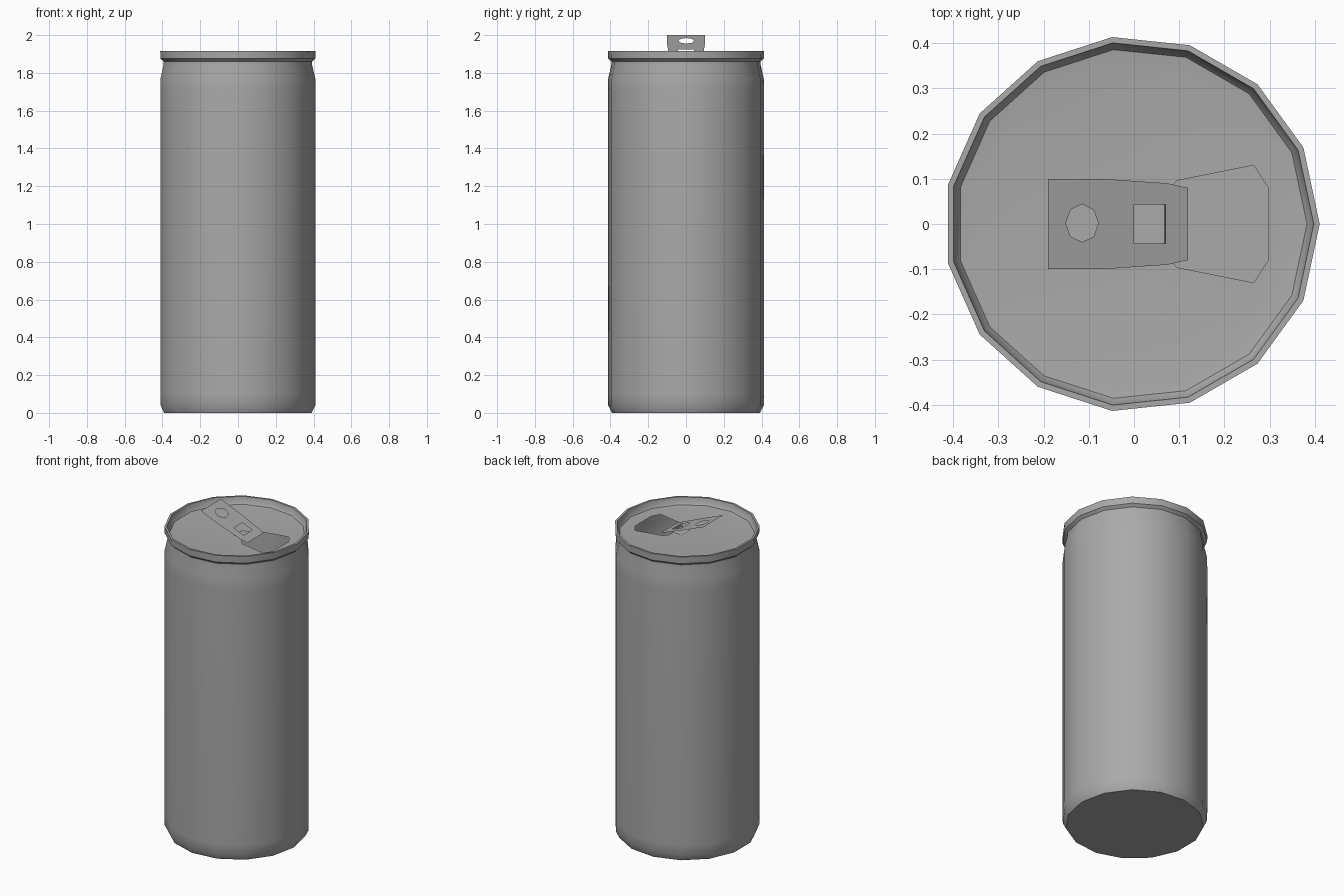
import bpy, bmesh
from math import cos, sin, radians, tau

cube = bpy.data.objects.get("Cube")
if cube:
    bpy.data.objects.remove(cube, do_unlink=True)

SIDES = 15
CENTRE_X = -0.005
LID_Z = 1.87

metal = bpy.data.materials.new("grey_metal")
metal.use_nodes = True
grey = (0.4, 0.4, 0.4, 1)
metal.diffuse_color = grey
metal.node_tree.nodes["Principled BSDF"].inputs["Base Color"].default_value = grey


def finish(bm, name):
    mesh = bpy.data.meshes.new(name)
    bm.to_mesh(mesh)
    bm.free()
    mesh.materials.append(metal)
    obj = bpy.data.objects.new(name, mesh)
    bpy.context.collection.objects.link(obj)
    bpy.ops.object.select_all(action="DESELECT")
    obj.select_set(True)
    bpy.context.view_layer.objects.active = obj
    bpy.ops.object.shade_smooth_by_angle(angle=radians(40))
    return obj


def lathe(bm, profile):
    """Revolve (radius, height) points; return the rings of vertices."""
    rings = [[bm.verts.new((CENTRE_X + r * cos(tau * i / SIDES), r * sin(tau * i / SIDES), z))
              for i in range(SIDES)] for r, z in profile]
    for low, high in zip(rings, rings[1:]):
        for i in range(SIDES):
            j = (i + 1) % SIDES
            bm.faces.new((low[i], low[j], high[j], high[i]))
    return rings


def loop_edges(bm, verts):
    edges = []
    for a, b in zip(verts, verts[1:] + verts[:1]):
        edges.append(bm.edges.get((a, b)) or bm.edges.new((a, b)))
    return edges


def outline(bm, points, z=0):
    return loop_edges(bm, [bm.verts.new((x, y, z)) for x, y in points])


def mirrored(half):
    """Close a half outline across the x axis."""
    return half + [(x, -y) for x, y in reversed(half)]


def fill(bm, edges):
    """Fill an outline, leaving the inner loops open."""
    made = bmesh.ops.triangle_fill(bm, edges=edges, use_beauty=True, normal=(0, 0, 1))
    for f in made["geom"]:
        if isinstance(f, bmesh.types.BMFace):
            f.normal_update()
            if f.normal.z < 0:
                f.normal_flip()


# Body: wall with rounded base and pinched neck, closed underneath
bm = bmesh.new()
rings = lathe(bm, [(0.394, 0), (0.414, 0.04), (0.415, 0.1), (0.415, 1.7),
                   (0.414, 1.77), (0.397, 1.845), (0.397, 1.86), (0.414, 1.875)])
bm.faces.new(rings[0][::-1])
finish(bm, "can_body")

# Lid: raised rim, sunken panel and open mouth
bm = bmesh.new()
rings = lathe(bm, [(0.414, 1.875), (0.416, 1.917), (0.403, 1.917), (0.398, 1.888),
                   (0.388, 1.874), (0.355, LID_Z)])
mouth = mirrored([(0.07, 0.065), (0.095, 0.096), (0.265, 0.13), (0.297, 0.08)])
fill(bm, loop_edges(bm, rings[-1]) + outline(bm, mouth, LID_Z))
finish(bm, "lid")


# Pull tab: tilted plate with a finger hole and a square slot
def tab_height(x):
    return 2.0 - 0.403 * (x + 0.19)


bm = bmesh.new()
edges = outline(bm, mirrored([(-0.19, 0.1), (-0.07, 0.1), (0.075, 0.09), (0.12, 0.08)]))
edges += outline(bm, [(-0.115 + 0.036 * cos(tau * i / 8), 0.002 + 0.042 * sin(tau * i / 8))
                      for i in range(8)])
edges += outline(bm, mirrored([(0, 0.043), (0.07, 0.043)]))
fill(bm, edges)
for v in bm.verts:
    v.co.z = tab_height(v.co.x)
finish(bm, "pull_tab")

# Tongue: folded down from the slot to hold the tab to the lid
bm = bmesh.new()
rows = [[bm.verts.new((x, y, z)) for y in (-0.043, 0.043)]
        for x, z in ((0, 1.875), (0.068, 1.88), (0.07, tab_height(0.07)))]
for a, b in zip(rows, rows[1:]):
    bm.faces.new((a[0], b[0], b[1], a[1]))
finish(bm, "tab_tongue")
